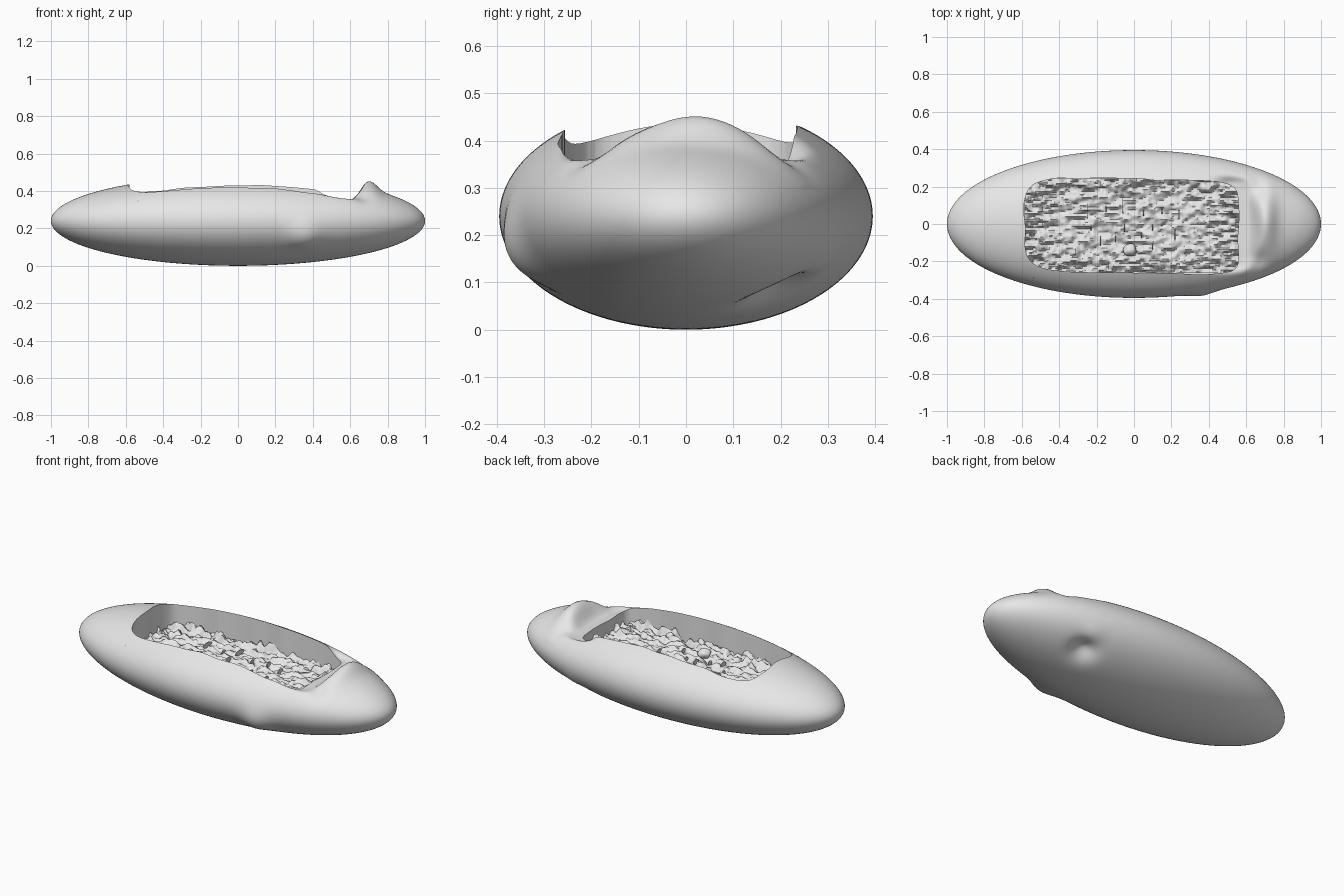
import bpy, bmesh, math, random
from mathutils import Vector, Matrix, noise

if "Cube" in bpy.data.objects:
    bpy.data.objects.remove(bpy.data.objects["Cube"])

random.seed(4)
mat = bpy.data.materials.new("plain light grey")
mat.diffuse_color = (0.8, 0.8, 0.8, 1)
mat.use_nodes = True
mat.node_tree.nodes["Principled BSDF"].inputs["Base Color"].default_value = mat.diffuse_color


def finish(name, bm, angle=40):
    me = bpy.data.meshes.new(name)
    bm.to_mesh(me)
    bm.free()
    me.materials.append(mat)
    ob = bpy.data.objects.new(name, me)
    bpy.context.collection.objects.link(ob)
    if angle:
        smooth(ob, angle)
    return ob


def smooth(ob, angle):
    bpy.ops.object.select_all(action='DESELECT')
    ob.select_set(True)
    bpy.context.view_layer.objects.active = ob
    bpy.ops.object.shade_smooth_by_angle(angle=math.radians(angle))


def step(a, b, v):
    t = min(1, max(0, (v - a) / (b - a)))
    return t * t * (3 - 2 * t)


def bell(d, r):
    return math.exp(-(d / r) ** 2)


# Hull: long ellipsoid with its poles on x
A, B, C = 1.0, 0.395, 0.24
bm = bmesh.new()
bmesh.ops.create_uvsphere(bm, u_segments=160, v_segments=140, radius=1,
                          matrix=Matrix.Rotation(math.pi / 2, 4, 'Y'))
front_bulge = Vector((0.36, -0.35, 0.16))
back_dent = Vector((0.52, 0.20, 0.078))
for v in bm.verts:
    u = v.co.copy()
    n = Vector((u.x / A, u.y / B, u.z / C)).normalized()
    p = Vector((u.x * A, u.y * B, u.z * C + C))
    push = 0.028 * bell((p - front_bulge).length, 0.085)
    push -= 0.045 * bell((p - back_dent).length, 0.07)
    push += 0.010 * bell((p - back_dent - Vector((0.0, 0.06, 0.07))).length, 0.06)
    p += n * push
    if p.z > 0.3 and p.x > 0.3:
        # scooped notch behind the raised end crest
        m = step(0.40, 0.52, p.x) * (1 - step(0.61, 0.69, p.x + 0.8 * p.y * p.y))
        m *= 1 - step(0.22, 0.28, abs(p.y))
        p.z += m * (min(p.z, 0.352) - p.z)
        p.z += 0.042 * bell(p.x - 0.71, 0.05) * bell(p.y - 0.03, 0.12) ** 0.7
        p.z -= 0.02 * bell(p.x - 0.66, 0.05) * bell(abs(p.y) - 0.19, 0.05)
    v.co = p
hull = finish("hull", bm, 0)

# Cavity cutter: rounded, slightly wavy rectangle
bm = bmesh.new()
ring = []
for i in range(120):
    a = 2 * math.pi * i / 120
    c, s = math.cos(a), math.sin(a)
    k = 10 if c > 0 else 6
    r = (abs(c) ** k + abs(s) ** k) ** (-1 / k)
    x, y = -0.012 + 0.57 * c * r, -0.01 + 0.25 * s * r
    w = noise.noise(Vector((x * 7, y * 7, 2.0))) * 0.012
    y -= 0.018 * x
    ring.append(bm.verts.new((x + w * c, y + w * s, 0.2)))
face = bm.faces.new(ring)
up = bmesh.ops.extrude_face_region(bm, geom=[face])["geom"]
for v in up:
    if isinstance(v, bmesh.types.BMVert):
        v.co.z = 0.7
bmesh.ops.recalc_face_normals(bm, faces=bm.faces)
cutter = finish("cavity_cutter", bm, 0)
cutter.hide_render = True

mod = hull.modifiers.new("cavity", 'BOOLEAN')
mod.operation = 'DIFFERENCE'
mod.solver = 'EXACT'
mod.object = cutter
bpy.context.view_layer.objects.active = hull
bpy.ops.object.modifier_apply(modifier=mod.name)
bpy.data.objects.remove(cutter)
smooth(hull, 40)


# Rough floor: ridged, taller spikes towards the walls
def floor_z(x, y):
    edge = max(step(0.35, 0.56, abs(x + 0.01)), step(0.12, 0.24, abs(y)))
    n = noise.noise(Vector((x * 14, y * 32, 0.3)))
    n += 0.6 * noise.noise(Vector((x * 34, y * 60, 5.0)))
    return 0.268 + 0.012 * edge + n * (0.026 + 0.026 * edge)


bm = bmesh.new()
bmesh.ops.create_grid(bm, x_segments=130, y_segments=60, size=1)
for v in bm.verts:
    x, y = -0.012 + v.co.x * 0.573, -0.01 + v.co.y * 0.252
    v.co = (x, y, min(0.335, floor_z(x, y)))
finish("rough_floor", bm, 50)

# Thin upright flakes seen edge-on from above
spots = [(-.25, .07, .05), (-.15, .08, .02), (-.06, .10, .05), (.05, .06, .02),
         (.15, .07, .02), (.24, .05, .03), (-.23, -.02, .02), (-.18, -.09, .03),
         (-.10, -.08, .02), (-.05, -.02, .03), (.04, -.06, .02), (.10, -.02, .02),
         (.10, -.12, .02), (.22, -.06, .04)]
bm = bmesh.new()
for x, y, r in spots:
    m = Matrix.Translation((x, y, floor_z(x, y) + 0.012))
    m = m @ Matrix.Diagonal((1, r, 0.018, 1)) @ Matrix.Rotation(math.pi / 2, 4, 'Y')
    bmesh.ops.create_cone(bm, cap_ends=True, segments=10, radius1=0.8, radius2=0.8,
                          depth=0.005, matrix=m)
finish("floor_flakes", bm, 30)

# Small pebble on the floor
bm = bmesh.new()
bmesh.ops.create_icosphere(bm, subdivisions=3, radius=1)
for v in bm.verts:
    k = 1 + 0.25 * noise.noise(v.co * 1.3)
    v.co = Vector((v.co.x * 0.036, v.co.y * 0.032, v.co.z * 0.03)) * k + Vector((-0.02, -0.14, 0.285))
finish("pebble", bm, 60)

# Tiny spike poking through the front wall
bm = bmesh.new()
bmesh.ops.create_cone(bm, cap_ends=True, segments=3, radius1=0.018, radius2=0.0, depth=0.04,
                      matrix=Matrix.Translation((-0.535, -0.288, 0.33)))
finish("wall_spike", bm, 20)
